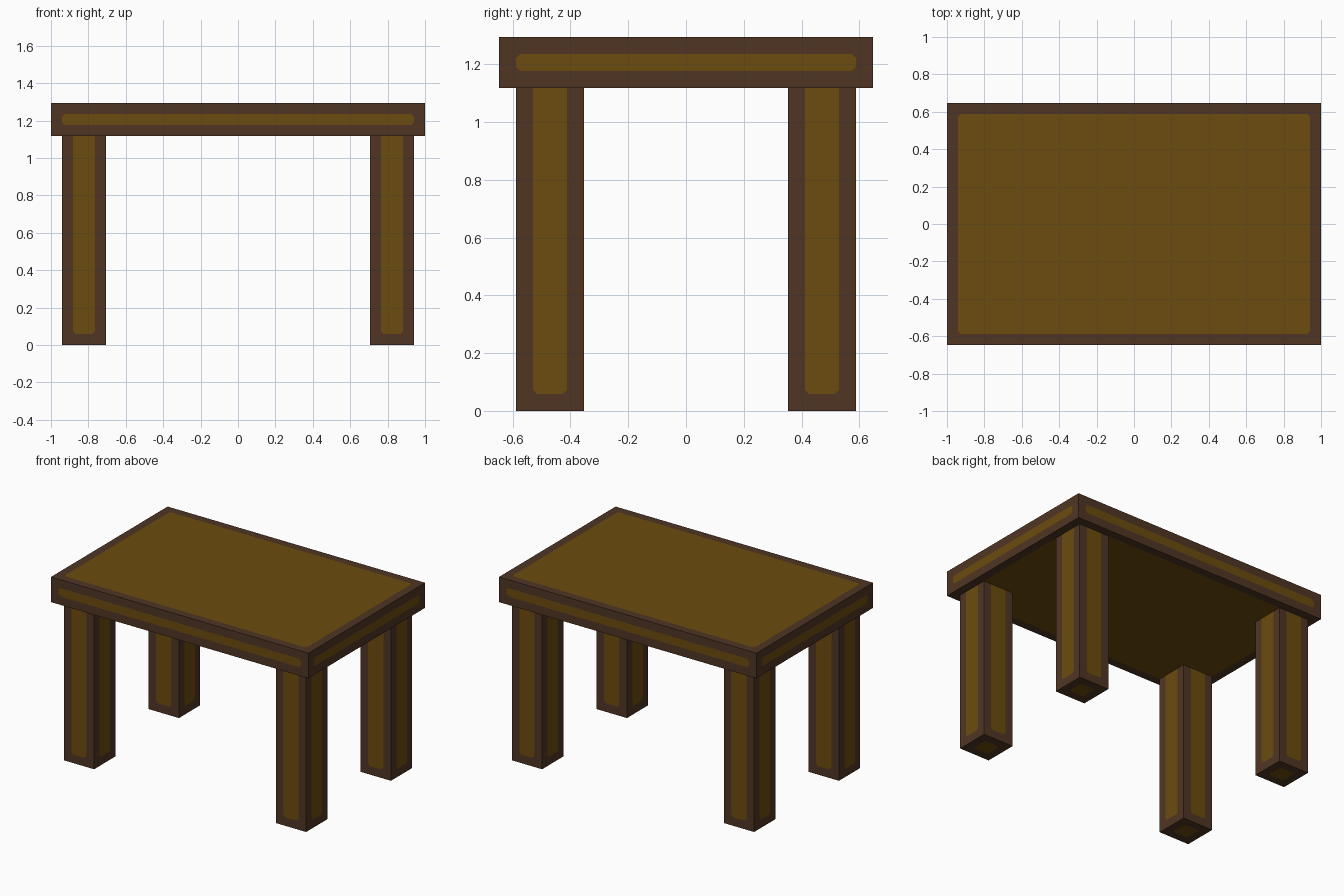
import bpy, bmesh
from mathutils import Vector

if "Cube" in bpy.data.objects:
    bpy.data.objects.remove(bpy.data.objects["Cube"])

U = 1 / 17          # plank module: every size is a multiple of this
CORNER = 0.015      # clipped corner of each inlaid panel


def material(name, rgb):
    def lin(c):
        c /= 255
        return c / 12.92 if c <= 0.04045 else ((c + 0.055) / 1.055) ** 2.4
    m = bpy.data.materials.new(name)
    m.diffuse_color = (*[lin(c) for c in rgb], 1)
    m.use_nodes = True
    m.node_tree.nodes["Principled BSDF"].inputs["Base Color"].default_value = m.diffuse_color
    return m


MATS = [material("dark wood border", (79, 53, 36)),
        material("golden wood panel", (108, 76, 14))]


def panelled_box(name, lo, hi, cut_z=None):
    """Box with a bordered panel on every face; optionally trimmed off above cut_z."""
    lo, hi = Vector(lo) * U, Vector(hi) * U
    bm = bmesh.new()
    bmesh.ops.create_cube(bm, size=1)
    for v in bm.verts:
        v.co = (lo + hi) / 2 + v.co * (hi - lo)
    # Inset each side, colour the inner face, then clip its corners
    panels = list(bm.faces)
    outer = set(bm.verts)
    bmesh.ops.inset_individual(bm, faces=panels, thickness=U, use_even_offset=True)
    for f in bm.faces:
        f.material_index = 0 if any(v in outer for v in f.verts) else 1
    inner = [v for v in bm.verts if v not in outer]
    bmesh.ops.bevel(bm, geom=inner, offset=CORNER, offset_type='OFFSET', segments=1,
                    profile=0.5, affect='VERTICES', material=0)
    if cut_z is not None:
        bmesh.ops.bisect_plane(bm, geom=bm.verts[:] + bm.edges[:] + bm.faces[:],
                               plane_co=(0, 0, cut_z * U), plane_no=(0, 0, 1),
                               clear_outer=True)
    me = bpy.data.meshes.new(name)
    bm.to_mesh(me)
    bm.free()
    for m in MATS:
        me.materials.append(m)
    ob = bpy.data.objects.new(name, me)
    bpy.context.collection.objects.link(ob)


# Table top
panelled_box("table_top", (-17, -11, 19), (17, 11, 22))

# Four legs, trimmed flush with the underside of the top
for side, cx in (("left", -14), ("right", 14)):
    for end, cy in (("front", -8), ("back", 8)):
        panelled_box(f"{end}_{side}_leg", (cx - 2, cy - 2, 0), (cx + 2, cy + 2, 21), cut_z=19)
